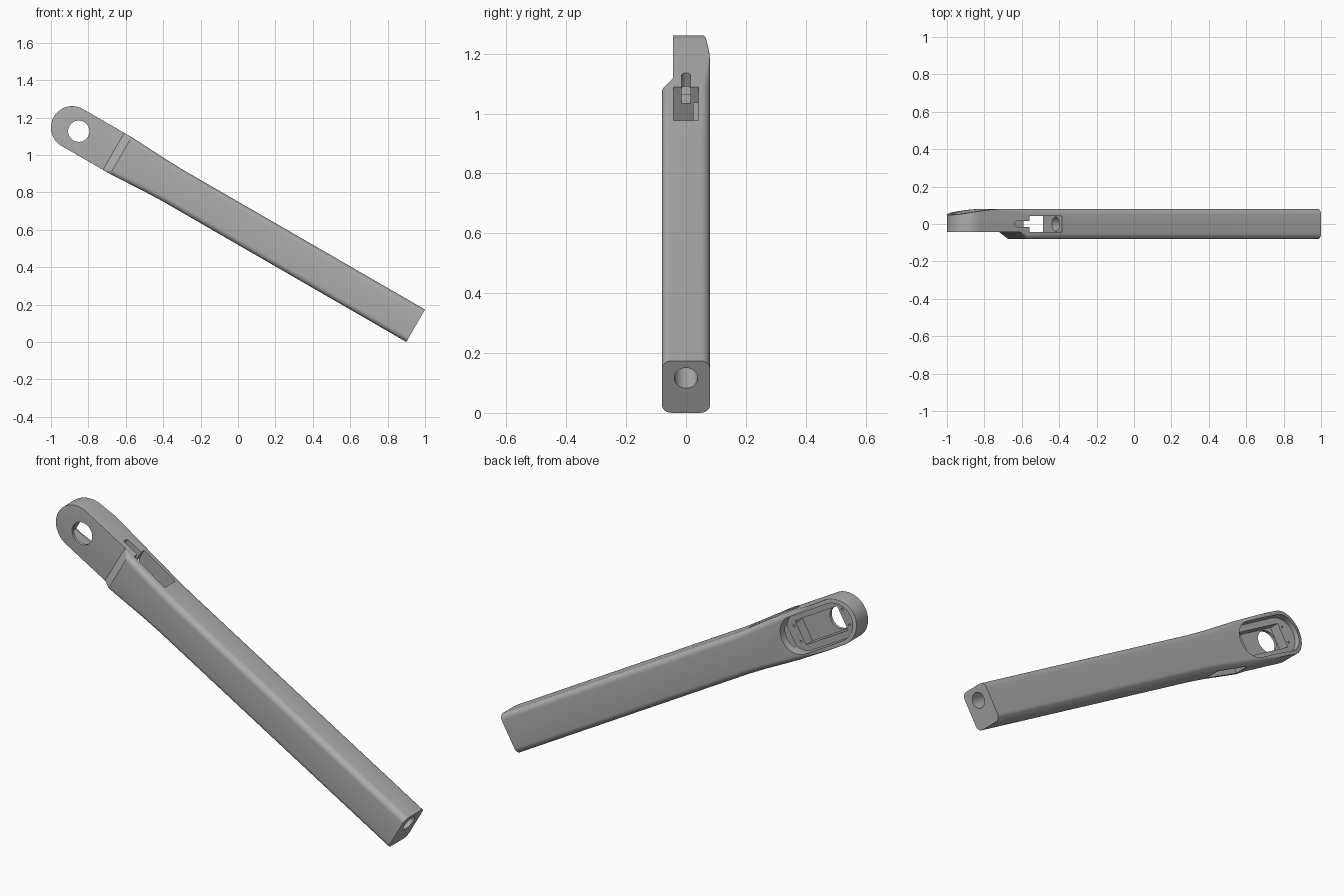
import bpy, bmesh, math
from mathutils import Vector

old = bpy.data.objects.get("Cube")
if old:
    bpy.data.objects.remove(old, do_unlink=True)

grey = bpy.data.materials.new("mid grey")
grey.use_nodes = True
grey.diffuse_color = (0.42, 0.42, 0.42, 1)
grey.node_tree.nodes["Principled BSDF"].inputs["Base Color"].default_value = grey.diffuse_color

TILT = math.radians(30)
C, S = math.cos(TILT), math.sin(TILT)


def place(s, y, v):
    """s runs up the arm from its lower end, v across its slope."""
    return Vector((0.95 - C * s + S * v, y, 0.087 + S * s + C * v))


def loft(name, rings):
    bm = bmesh.new()
    loops = [[bm.verts.new(place(*p)) for p in ring] for ring in rings]
    for a, b in zip(loops, loops[1:]):
        for i in range(len(a)):
            j = (i + 1) % len(a)
            bm.faces.new((a[i], a[j], b[j], b[i]))
    bm.faces.new(loops[0])
    bm.faces.new(loops[-1])
    bmesh.ops.recalc_face_normals(bm, faces=bm.faces)
    mesh = bpy.data.meshes.new(name)
    bm.to_mesh(mesh)
    bm.free()
    mesh.materials.append(grey)
    ob = bpy.data.objects.new(name, mesh)
    bpy.context.collection.objects.link(ob)
    return ob


def section(s, front, back, half, rf, rb):
    """Rounded rectangle across the arm."""
    ring = []
    corners = [(back, half, rb, 0), (front, half, rf, 90),
               (front, -half, rf, 180), (back, -half, rb, 270)]
    for y, v, r, start in corners:
        r = min(r, half * 0.9)
        cy, cv = y - math.copysign(r, y), v - math.copysign(r, v)
        for k in range(7):
            a = math.radians(start + 15 * k)
            ring.append((s, cy + r * math.cos(a), cv + r * math.sin(a)))
    return ring


def circle(cs, cv, r, n=40):
    return [(cs + r * math.cos(math.tau * i / n), cv + r * math.sin(math.tau * i / n))
            for i in range(n)]


def stadium(s0, s1, r, n=24):
    left = [math.pi / 2 + math.pi * i / n for i in range(n + 1)]
    return ([(s0 + r * math.cos(a), r * math.sin(a)) for a in left]
            + [(s1 - r * math.cos(a), -r * math.sin(a)) for a in left])


def box(s0, s1, half):
    return [(s0, -half), (s1, -half), (s1, half), (s0, half)]


def y_cutter(name, outline, y0, y1):
    return loft(name, [[(s, y, v) for s, v in outline] for y in (y0, y1)])


def v_cutter(name, outline, v0, v1):
    return loft(name, [[(s, y, v) for s, y in outline] for v in (v0, v1)])


# Arm body, widening to a stepped flat head with a round tip
R, HEAD = 0.114, 2.12
rings = [section(0, -0.08, 0.08, 0.1, 0.03, 0.03),
         section(1.5, -0.08, 0.08, 0.1, 0.03, 0.03),
         section(1.6, -0.08, 0.08, 0.103, 0.03, 0.03),
         section(1.82, -0.08, 0.08, R, 0.025, 0.027),
         section(1.865, -0.043, 0.08, R, 0.001, 0.022),
         section(2.0, -0.043, 0.08, R, 0.001, 0.006)]


def head_back(s):
    return 0.08 - 0.032 * ((s - 2.0) / 0.234) ** 1.5


for s in (2.04, 2.08):
    rings.append(section(s, -0.043, head_back(s), R, 0.001, 0.003))
for k in range(25):
    t = math.radians(89.3 * k / 24)
    s = HEAD + R * math.sin(t)
    rings.append(section(s, -0.043, head_back(s), R * math.cos(t), 0.001, 0.001))
arm = loft("arm", rings)

# Openings: head recess, motor pocket, shaft hole, cable window and bore
cutters = [
    y_cutter("head_recess", stadium(1.885, HEAD, 0.094), 0.025, 0.2),
    y_cutter("motor_pocket", box(1.865, 2.14, 0.062), -0.028, 0.1),
    y_cutter("shaft_hole", circle(2.08, 0, 0.057), -0.2, 0.1),
    v_cutter("cable_window", box(1.6, 1.807, 0.042), -0.3, 0.3),
    v_cutter("cable_groove", stadium(1.79, 1.885, 0.015, 12), 0.05, 0.3),
    loft("long_bore", [[(s, y, v) for y, v in circle(0, 0.034, 0.039)]
                       for s in (-0.1, 1.7)]),
]
for s in (1.845, 2.16):
    for side in (-1, 1):
        cutters.append(y_cutter("screw_hole", circle(s, side * 0.04, 0.006, 12),
                                -0.01, 0.1))

bpy.context.view_layer.objects.active = arm
for ob in bpy.context.selected_objects:
    ob.select_set(False)
arm.select_set(True)
for cutter in cutters:
    cutter.hide_render = True
    mod = arm.modifiers.new(cutter.name, "BOOLEAN")
    mod.operation = "DIFFERENCE"
    mod.solver = "EXACT"
    mod.object = cutter
    bpy.ops.object.modifier_apply(modifier=mod.name)
    bpy.data.objects.remove(cutter, do_unlink=True)
bpy.ops.object.shade_smooth_by_angle(angle=math.radians(25))
